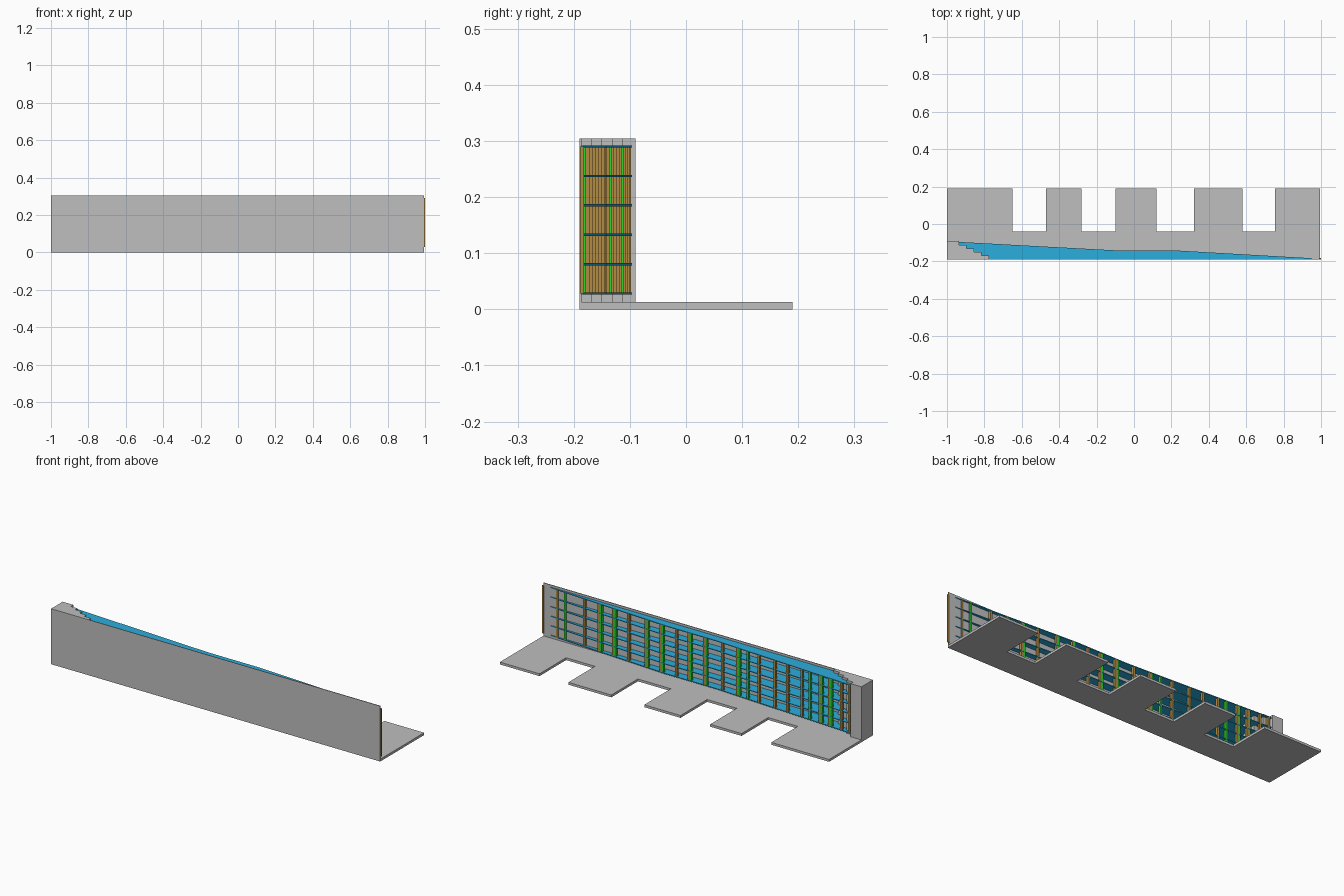
import bpy, bmesh

cube = bpy.data.objects.get("Cube")
if cube:
    bpy.data.objects.remove(cube, do_unlink=True)


def material(name, rgb):
    m = bpy.data.materials.new(name)
    m.use_nodes = True
    m.diffuse_color = (*rgb, 1)
    m.node_tree.nodes["Principled BSDF"].inputs["Base Color"].default_value = (*rgb, 1)
    return m


GREY = material("concrete grey", (0.52, 0.52, 0.52))
BLUE = material("shelf blue", (0.024, 0.42, 0.72))
GREEN = material("post green", (0.025, 0.68, 0.025))
WOOD = material("post ochre", (0.44, 0.26, 0.06))


def prism(name, outline, z0, z1, mat):
    """Extrude a plan outline from z0 up to z1."""
    bm = bmesh.new()
    face = bm.faces.new([bm.verts.new((x, y, z0)) for x, y in outline])
    top = bmesh.ops.extrude_face_region(bm, geom=[face])["geom"]
    bmesh.ops.translate(bm, vec=(0, 0, z1 - z0),
                        verts=[v for v in top if isinstance(v, bmesh.types.BMVert)])
    bmesh.ops.recalc_face_normals(bm, faces=bm.faces)
    me = bpy.data.meshes.new(name)
    bm.to_mesh(me)
    bm.free()
    me.materials.append(mat)
    ob = bpy.data.objects.new(name, me)
    bpy.context.collection.objects.link(ob)


def box(name, x0, x1, y0, y1, z0, z1, mat):
    prism(name, [(x0, y0), (x1, y0), (x1, y1), (x0, y1)], z0, z1, mat)


FRONT, BACK, END, SLAB, TOP = -0.19, 0.19, 0.995, 0.013, 0.304

# Floor slab with four notches cut in from the back
outline = [(-1, FRONT), (END, FRONT), (END, BACK)]
for a, b in [(0.755, 0.58), (0.32, 0.12), (-0.10, -0.28), (-0.47, -0.65)]:
    outline += [(a, BACK), (a, -0.04), (b, -0.04), (b, BACK)]
outline.append((-1, BACK))
prism("floor_slab", outline, 0, SLAB, GREY)

# Thin front wall
WALL = -0.186
box("front_wall", -1, END, FRONT, WALL, SLAB, TOP, GREY)

# Stepped end pier
steps = [(-0.775, -0.168), (-0.815, -0.15), (-0.855, -0.13), (-0.895, -0.112), (-0.935, -0.09)]
outline = [(-1, WALL)]
y_prev = WALL
for x, y in steps:
    outline += [(x, y_prev), (x, y)]
    y_prev = y
outline.append((-1, -0.09))
prism("end_pier", outline, SLAB, TOP, GREY)

# Tapered shelves behind the wall
edge = [(0.95, -0.183), (0.23, -0.142), (-0.08, -0.142), (-0.935, -0.096)]
shelf_plan = [(-0.775, WALL), (0.95, WALL)] + edge
for x, y in reversed(steps[:-1]):
    shelf_plan += [(x - 0.04, y), (x, y)]
levels = [0.028 + i * 0.0524 for i in range(6)]
for i, z in enumerate(levels):
    prism(f"shelf_{i + 1}", shelf_plan, z - 0.002, z + 0.002, BLUE)


def back_edge(x):
    """Depth of the shelf edge at x."""
    for (xa, ya), (xb, yb) in zip(edge, edge[1:]):
        if xb <= x <= xa:
            return ya + (yb - ya) * (xa - x) / (xa - xb)
    return edge[0][1]


def posts(name, xs, offset, inset, mat):
    """Upright posts along the shelf edge, shifted by offset in x and set back by inset."""
    for i, x in enumerate(xs):
        y = back_edge(x) - inset
        box(f"{name}_{i + 1}", x + offset - 0.006, x + offset + 0.006,
            max(y - 0.014, WALL), y, levels[0], levels[-1], mat)


# Single posts, and ochre posts with a green one beside them
paired = [0.64, 0.55, 0.345, 0.25, 0.08, -0.015, -0.22, -0.74, -0.80]
single = [0.91, 0.74, 0.46, 0.16, -0.12, -0.35, -0.45, -0.53, -0.62, -0.87, -0.92]
posts("wood_post", single, 0, 0.001, WOOD)
posts("green_post", [0.86, -0.28, -0.67], 0, 0.001, GREEN)
posts("paired_wood_post", paired, 0.006, 0.001, WOOD)
posts("paired_green_post", paired, -0.006, 0.0015, GREEN)

# Closing strip on the wall's free end
box("wall_end_post", 0.99, 1.0, -0.189, -0.182, levels[0], levels[-1], WOOD)
